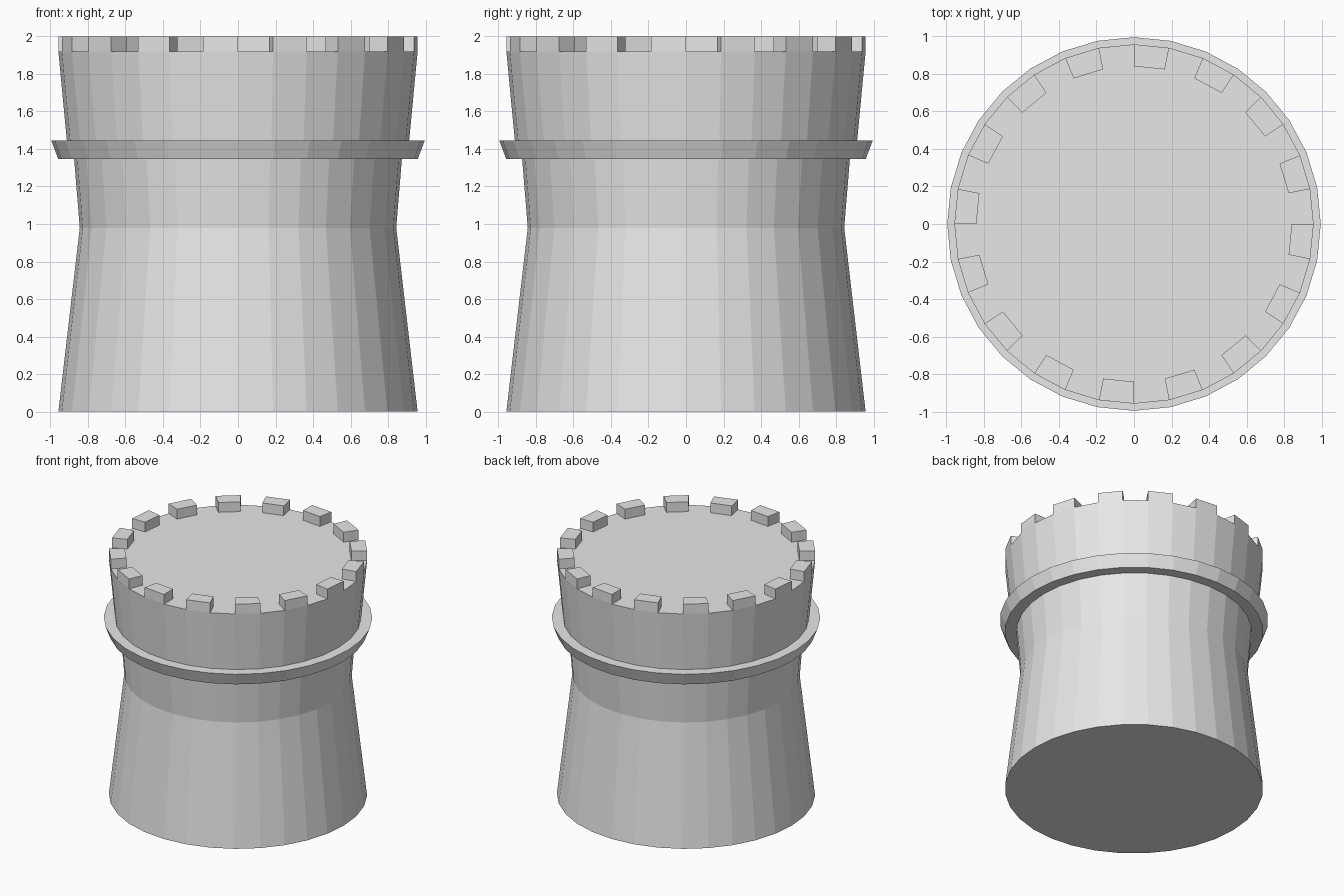
import bpy, bmesh, math

if "Cube" in bpy.data.objects:
    bpy.data.objects.remove(bpy.data.objects["Cube"])

SIDES = 32
stone = bpy.data.materials.new("stone grey")
stone.diffuse_color = (0.8, 0.8, 0.8, 1)
stone.use_nodes = True
stone.node_tree.nodes["Principled BSDF"].inputs["Base Color"].default_value = stone.diffuse_color


def ring(bm, radius, z):
    """One horizontal loop of vertices, starting at +y and going clockwise."""
    step = math.tau / SIDES
    return [bm.verts.new((radius * math.sin(i * step), radius * math.cos(i * step), z))
            for i in range(SIDES)]


def finish(bm, name):
    bmesh.ops.recalc_face_normals(bm, faces=bm.faces)
    mesh = bpy.data.meshes.new(name)
    bm.to_mesh(mesh)
    bm.free()
    mesh.materials.append(stone)
    obj = bpy.data.objects.new(name, mesh)
    bpy.context.collection.objects.link(obj)


# Tower: waisted body with a flared ledge, as (radius, height)
profile = [(0.957, 0), (0.843, 0.98), (0.873, 1.345), (0.957, 1.345),
           (0.995, 1.445), (0.912, 1.445), (0.957, 1.92)]
bm = bmesh.new()
loops = [ring(bm, r, z) for r, z in profile]
for low, high in zip(loops, loops[1:]):
    for i in range(SIDES):
        j = (i + 1) % SIDES
        bm.faces.new((low[i], low[j], high[j], high[i]))
bm.faces.new(loops[0])
roof = bm.faces.new(loops[-1])
bmesh.ops.recalc_face_normals(bm, faces=bm.faces)

# Battlements: inset the roof rim and raise every second block
rim = []
outer = loops[-1]
inner = ring(bm, 0.84, 1.92)
bm.faces.remove(roof)
for i in range(SIDES):
    j = (i + 1) % SIDES
    rim.append(bm.faces.new((outer[i], inner[i], inner[j], outer[j])))
bm.faces.new(inner[::-1])
raised = bmesh.ops.extrude_discrete_faces(bm, faces=rim[::2])["faces"]
for face in raised:
    bmesh.ops.translate(bm, verts=face.verts, vec=(0, 0, 0.08))
finish(bm, "tower")
